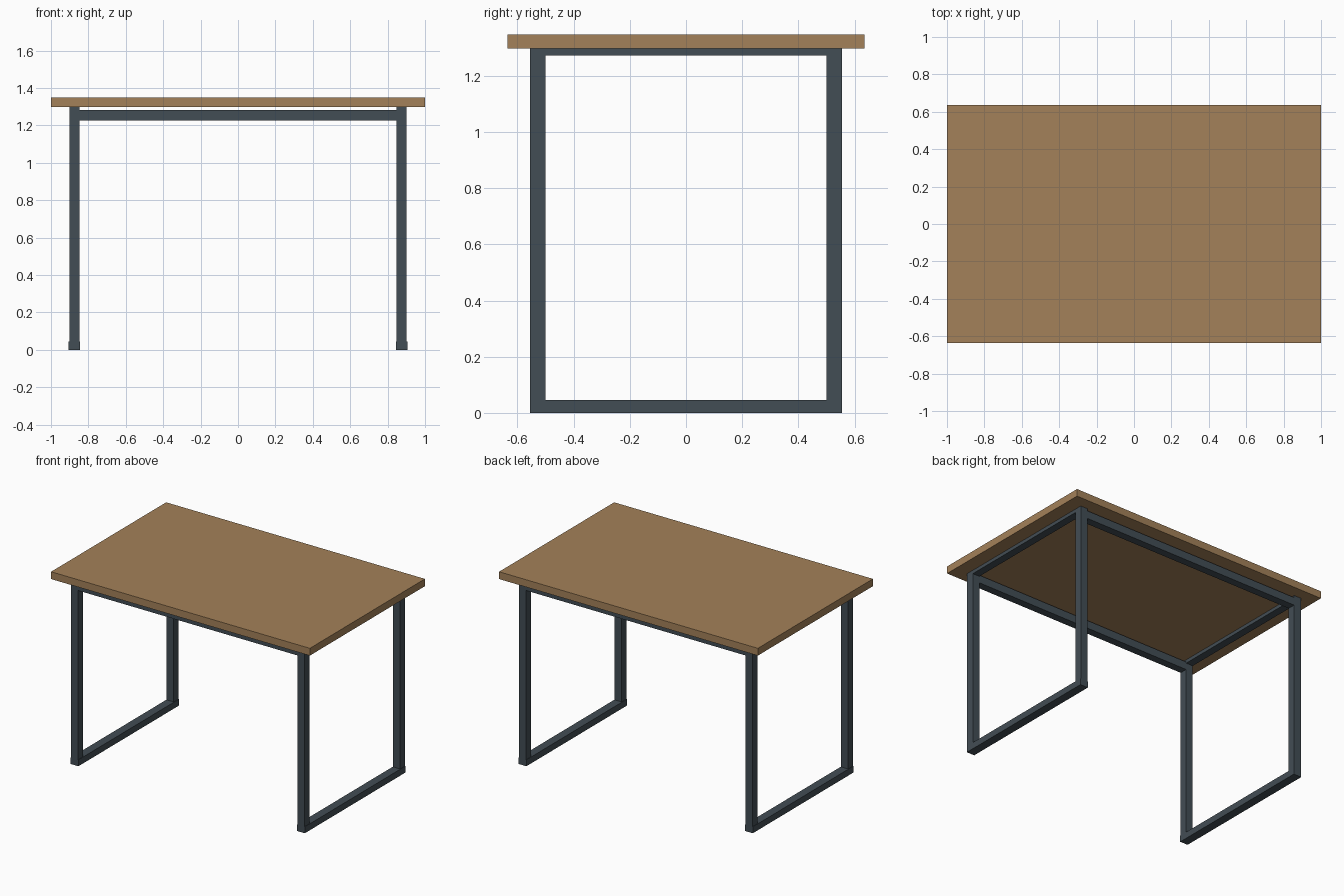
import bpy

if "Cube" in bpy.data.objects:
    bpy.data.objects.remove(bpy.data.objects["Cube"])


def material(name, color):
    m = bpy.data.materials.new(name)
    m.diffuse_color = color
    m.use_nodes = True
    m.node_tree.nodes["Principled BSDF"].inputs["Base Color"].default_value = m.diffuse_color
    return m


wood = material("wood", (0.37, 0.22, 0.10, 1))
steel = material("dark_steel", (0.055, 0.075, 0.09, 1))


def box(name, x, y, z, mat):
    """Box from (min, max) ranges on each axis."""
    bpy.ops.mesh.primitive_cube_add(size=1)
    o = bpy.context.object
    o.name = name
    o.location = [(a + b) / 2 for a, b in (x, y, z)]
    o.scale = [b - a for a, b in (x, y, z)]
    bpy.ops.object.transform_apply(location=True, rotation=False, scale=True)
    o.data.materials.append(mat)
    return o


def span(side, inner, outer):
    return tuple(sorted((side * inner, side * outer)))


# Table top
box("table_top", (-1, 1), (-0.635, 0.635), (1.297, 1.348), wood)

# Four square legs
for sx, xn in ((-1, "left"), (1, "right")):
    for sy, yn in ((-1, "front"), (1, "back")):
        box(f"{yn}_{xn}_leg", span(sx, 0.848, 0.902), span(sy, 0.501, 0.555),
            (0.003, 1.297), steel)

# Floor rails and thin top rails joining the legs of each end frame
for sx, xn in ((-1, "left"), (1, "right")):
    box(f"{xn}_floor_rail", span(sx, 0.845, 0.905), (-0.555, 0.555), (0, 0.045), steel)
    box(f"{xn}_top_rail", span(sx, 0.848, 0.902), (-0.501, 0.501), (1.273, 1.297), steel)

# Long rails under the top
for sy, yn in ((-1, "front"), (1, "back")):
    box(f"{yn}_long_rail", (-0.848, 0.848), span(sy, 0.501, 0.555), (1.227, 1.282), steel)
